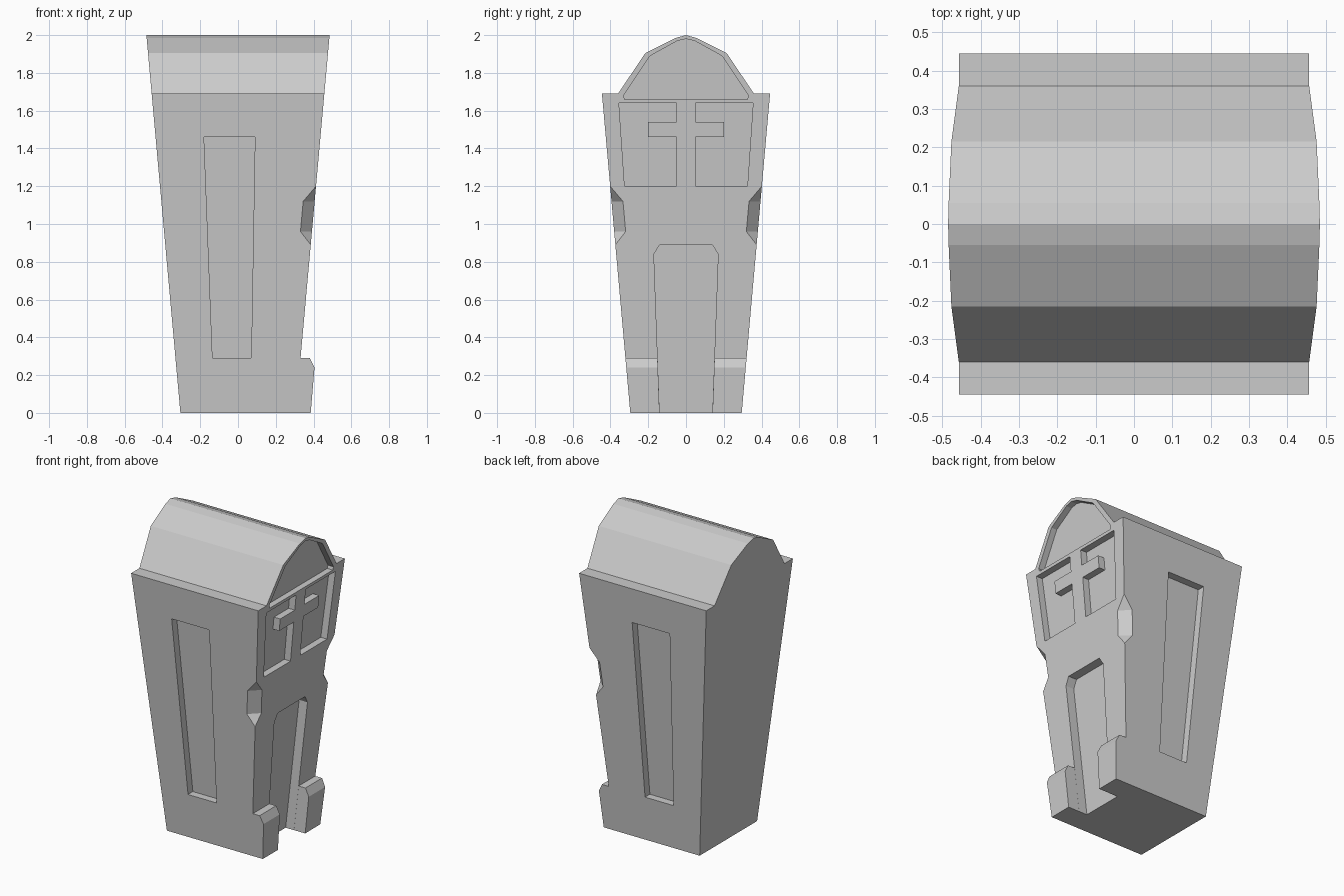
import bpy, bmesh
from mathutils import Vector

if "Cube" in bpy.data.objects:
    bpy.data.objects.remove(bpy.data.objects["Cube"])


def wall_x(z):
    return 0.305 + 0.09 * z


def wall_y(z):
    return 0.295 + 0.0888 * z


def prism(name, profile, start, end):
    """Loft a profile between two planes given as functions of its 2D points."""
    bm = bmesh.new()
    a = [bm.verts.new(start(u, v)) for u, v in profile]
    b = [bm.verts.new(end(u, v)) for u, v in profile]
    bm.faces.new(a)
    bm.faces.new(b)
    n = len(a)
    for i in range(n):
        j = (i + 1) % n
        bm.faces.new((a[i], a[j], b[j], b[i]))
    bmesh.ops.recalc_face_normals(bm, faces=bm.faces)
    me = bpy.data.meshes.new(name)
    bm.to_mesh(me)
    bm.free()
    ob = bpy.data.objects.new(name, me)
    bpy.context.collection.objects.link(ob)
    return ob


def end_cutter(name, profile, depth):
    """Recess of constant depth in the +x wall, profile in (y, z)."""
    return prism(name, profile,
                 lambda y, z: (wall_x(z) - depth, y, z),
                 lambda y, z: (wall_x(z) + 0.1, y, z))


def mirror(pts):
    return pts + [(-y, z) for y, z in reversed(pts) if y != 0]


# Tapered body with arched roof
outline = mirror([(wall_y(0), 0), (wall_y(1.69), 1.69), (0.36, 1.69),
                  (0.215, 1.905), (0.055, 1.985), (0, 2.0)])
body = prism("tapered_body", outline,
             lambda y, z: (-wall_x(z), y, z),
             lambda y, z: (wall_x(z), y, z))

# Gable and doorway recesses
gable = mirror([(0.325, 1.66), (0.33, 1.68), (0.19, 1.89), (0.045, 1.97), (0, 1.98)])
door = mirror([(0.136, -0.1), (0.17, 0.84), (0.14, 0.89)])
cutters = [end_cutter("gable_cutter", gable, 0.04),
           end_cutter("door_cutter", door, 0.06)]

window = [(0.355, 1.64), (0.05, 1.64), (0.05, 1.54), (0.2, 1.54),
          (0.2, 1.46), (0.05, 1.46), (0.05, 1.2), (0.325, 1.2)]
panel = [(-0.18, 1.46), (0.09, 1.46), (0.07, 0.29), (-0.135, 0.29)]
chip = [(0, 0.89), (-0.043, 0.96), (-0.043, 1.12), (0, 1.2), (0.1, 1.2), (0.1, 0.89)]
foot = [(wall_x(0), 0), (0.385, 0), (0.405, 0.24), (0.38, 0.29), (wall_x(0.29), 0.29)]

for s, side in ((-1, "front"), (1, "back")):
    # Window recesses around the cross bars
    cutters.append(end_cutter(side + "_window_cutter", [(s * y, z) for y, z in window], 0.045))
    # Long side panel recesses
    cutters.append(prism(side + "_panel_cutter", panel,
                         lambda x, z: (x, s * (wall_y(z) - 0.05), z),
                         lambda x, z: (x, s * (wall_y(z) + 0.1), z)))

    # Worn chips on the corner edges, cut along the diagonal
    def chip_point(d, z, t):
        k = 0.7071
        return (wall_x(z) + k * (d + t), s * (wall_y(z) + k * (d - t)), z)
    cutters.append(prism(side + "_chip_cutter", chip,
                         lambda d, z: chip_point(d, z, -0.2),
                         lambda d, z: chip_point(d, z, 0.2)))
    # Feet flanking the doorway
    prism(side + "_foot", foot,
          lambda x, z: (x, s * (0.14 + 0.036 * z), z),
          lambda x, z: (x, s * wall_y(z), z))

# Carve the recesses into the body
bpy.context.view_layer.objects.active = body
for c in cutters:
    c.hide_render = True
    m = body.modifiers.new(c.name, 'BOOLEAN')
    m.operation = 'DIFFERENCE'
    m.solver = 'EXACT'
    m.object = c
    bpy.ops.object.modifier_apply(modifier=m.name)
    bpy.data.objects.remove(c, do_unlink=True)
